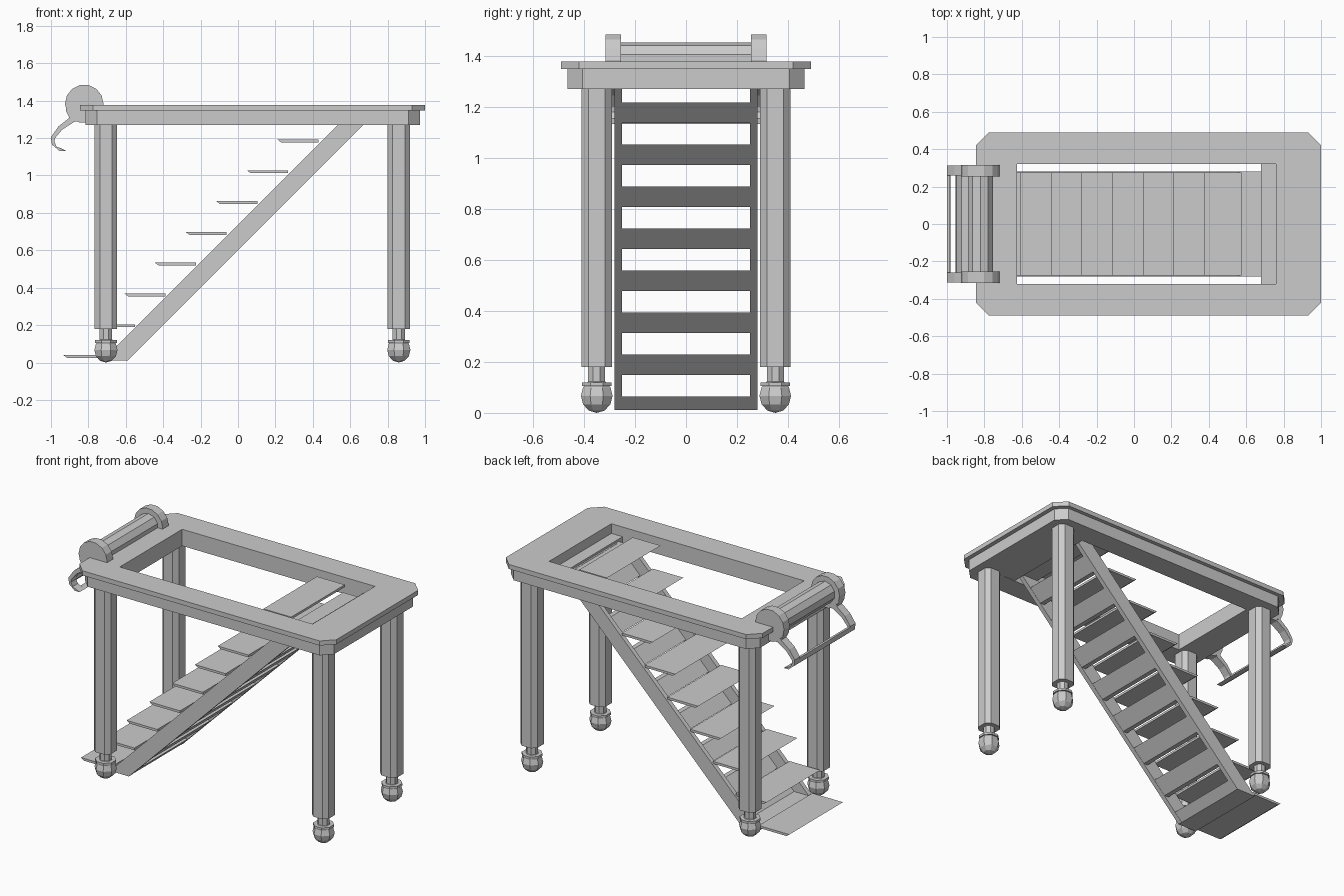
import bpy, bmesh, math
from mathutils import Matrix, Vector

if "Cube" in bpy.data.objects:
    bpy.data.objects.remove(bpy.data.objects["Cube"])


def finish(bm, name):
    bmesh.ops.recalc_face_normals(bm, faces=bm.faces)
    me = bpy.data.meshes.new(name)
    bm.to_mesh(me)
    bm.free()
    ob = bpy.data.objects.new(name, me)
    bpy.context.collection.objects.link(ob)
    return ob


def side_prism(name, pts, y0, y1):
    """Extrude an x-z profile along y."""
    bm = bmesh.new()
    f = bm.faces.new([bm.verts.new((x, y0, z)) for x, z in pts])
    ext = bmesh.ops.extrude_face_region(bm, geom=[f])
    vs = [v for v in ext["geom"] if isinstance(v, bmesh.types.BMVert)]
    bmesh.ops.translate(bm, verts=vs, vec=(0, y1 - y0, 0))
    return finish(bm, name)


def box(name, x0, x1, y0, y1, z0, z1):
    return side_prism(name, [(x0, z0), (x1, z0), (x1, z1), (x0, z1)], y0, y1)


def chamfered(x0, x1, y0, y1, c):
    return [(x0 + c, y0), (x1 - c, y0), (x1, y0 + c), (x1, y1 - c),
            (x1 - c, y1), (x0 + c, y1), (x0, y1 - c), (x0, y0 + c)]


def frame(name, outer, inner, z0, z1):
    """Ring with a clipped-corner outline and a rectangular opening."""
    bm = bmesh.new()
    ix0, ix1, iy = inner
    hole = [(ix0, -iy), (ix1, -iy), (ix1, iy), (ix0, iy)]
    O = [[bm.verts.new((x, y, z)) for x, y in outer] for z in (z0, z1)]
    I = [[bm.verts.new((x, y, z)) for x, y in hole] for z in (z0, z1)]
    for o, i in zip(O, I):
        for k in range(4):
            a, b, c = o[2 * k], o[2 * k + 1], o[(2 * k + 2) % 8]
            n = i[(k + 1) % 4]
            bm.faces.new((a, b, n, i[k]))
            bm.faces.new((b, c, n))
    for L in (O, I):
        m = len(L[0])
        for k in range(m):
            j = (k + 1) % m
            bm.faces.new((L[0][k], L[0][j], L[1][j], L[1][k]))
    return finish(bm, name)


# Table top: wide lip over a narrower skirt
frame("top_lip", chamfered(-0.845, 1.0, -0.49, 0.49, 0.07), (-0.625, 0.76, 0.32), 1.348, 1.378)
frame("top_skirt", chamfered(-0.815, 0.972, -0.465, 0.465, 0.06), (-0.625, 0.76, 0.32), 1.27, 1.348)
box("stair_support_sill", 0.68, 0.765, -0.32, 0.32, 1.272, 1.315)


# Legs: clipped square post, neck, collar and low-poly ball foot
def leg(name, cx, cy):
    bm = bmesh.new()
    h = 0.06
    f = bm.faces.new([bm.verts.new((x, y, 0.18)) for x, y in chamfered(-h, h, -h, h, 0.027)])
    ext = bmesh.ops.extrude_face_region(bm, geom=[f])
    vs = [v for v in ext["geom"] if isinstance(v, bmesh.types.BMVert)]
    bmesh.ops.translate(bm, verts=vs, vec=(0, 0, 1.095))
    turn = Matrix.Rotation(math.pi / 8, 4, 'Z')
    for r, z0, z1 in ((0.036, 0.1, 0.185), (0.063, 0.105, 0.12)):
        bmesh.ops.create_cone(bm, cap_ends=True, segments=8, radius1=r, radius2=r,
                              depth=z1 - z0, matrix=Matrix.Translation((0, 0, (z0 + z1) / 2)) @ turn)
    bmesh.ops.create_uvsphere(bm, u_segments=8, v_segments=6, radius=0.067,
                              matrix=Matrix.Translation((0, 0, 0.067)) @ turn)
    bmesh.ops.translate(bm, verts=bm.verts, vec=(cx, cy, 0))
    finish(bm, name)


for end, cx in (("left", -0.706), ("right", 0.86)):
    for face, cy in (("front", -0.35), ("back", 0.35)):
        leg(f"{face}_{end}_leg", cx, cy)

# Stair stringers
stringer = [(-0.725, 0.012), (-0.588, 0.012), (0.70, 1.30), (0.563, 1.30)]
for s in (-1, 1):
    side_prism("stringer", stringer, s * 0.25, s * 0.28)

# Treads, with a thin sloping plank behind each one
for i in range(9):
    x, z = -0.935 + 0.1637 * i, 0.025 + 0.1645 * i
    d = 0.2 if i == 8 else 0.22
    side_prism("tread", [(x, z + 0.015), (x + 0.02, z), (x + d, z), (x + d, z + 0.015)], -0.275, 0.275)
    za, zb = max(z - 0.04, 0.012), min(z + 0.04, 1.3)
    t = 0.03
    side_prism("back_plank", [(za - 0.602, za), (zb - 0.602, zb), (zb - 0.602 - t, zb),
                              (za - 0.602 - t, za)], -0.252, 0.252)
box("stair_foot_plate", -0.725, -0.59, -0.252, 0.252, 0.012, 0.03)
box("stair_head_plate", 0.56, 0.695, -0.278, 0.278, 1.285, 1.3)

# Roller at the left end, its round cheeks and hooked arms
cx, cz = -0.822, 1.383
bm = bmesh.new()
bmesh.ops.create_cone(bm, cap_ends=True, segments=10, radius1=0.07, radius2=0.07, depth=0.54,
                      matrix=Matrix.Translation((cx, 0, cz)) @ Matrix.Rotation(math.pi / 2, 4, 'X'))
finish(bm, "roller")
disc = [(cx + 0.103 * math.cos(k * math.pi / 7), cz + 0.103 * math.sin(k * math.pi / 7)) for k in range(14)]
arm = [(-0.92, 1.385), (-0.92, 1.345), (-0.902, 1.308), (-0.96, 1.262), (-1.0, 1.205), (-0.995, 1.165),
       (-0.955, 1.132), (-0.92, 1.132), (-0.97, 1.155), (-0.982, 1.18), (-0.978, 1.2),
       (-0.94, 1.245), (-0.875, 1.287), (-0.815, 1.29), (-0.815, 1.385)]
for s in (-1, 1):
    side_prism("roller_cheek", disc, s * 0.255, s * 0.315)
    side_prism("hook_arm", arm, s * 0.258, s * 0.312)
side_prism("hook_bar", [(-1.0, 1.2), (-0.995, 1.165), (-0.982, 1.18), (-0.985, 1.2)], -0.26, 0.26)
side_prism("hook_lip_bar", [(-0.955, 1.132), (-0.92, 1.132), (-0.95, 1.147)], -0.26, 0.26)
